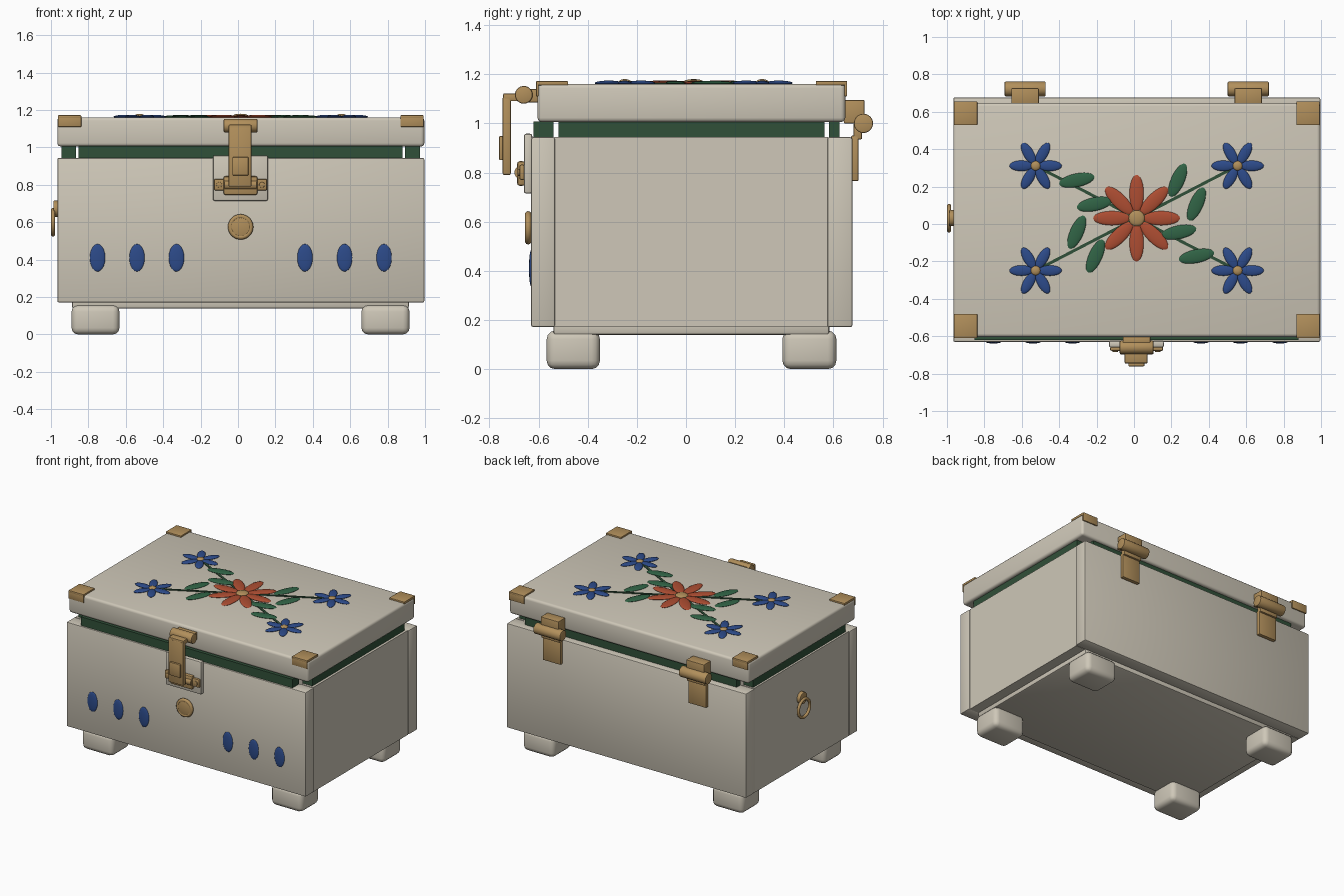
import bpy, bmesh, math
from mathutils import Matrix, Vector

if "Cube" in bpy.data.objects:
    bpy.data.objects.remove(bpy.data.objects["Cube"])


def material(name, rgb):
    m = bpy.data.materials.new(name)
    m.diffuse_color = (*rgb, 1)
    m.use_nodes = True
    m.node_tree.nodes["Principled BSDF"].inputs["Base Color"].default_value = m.diffuse_color
    return m


CREAM = material("cream", (0.62, 0.575, 0.48))
GOLD = material("antique gold", (0.44, 0.275, 0.105))
RED = material("brick red", (0.42, 0.075, 0.032))
BLUE = material("deep blue", (0.026, 0.070, 0.255))
LEAF = material("leaf green", (0.030, 0.125, 0.060))
LINING = material("dark green", (0.030, 0.080, 0.040))


def finish(bm, name, mat):
    mesh = bpy.data.meshes.new(name)
    bmesh.ops.recalc_face_normals(bm, faces=bm.faces)
    bm.to_mesh(mesh)
    bm.free()
    mesh.materials.append(mat)
    ob = bpy.data.objects.new(name, mesh)
    bpy.context.collection.objects.link(ob)
    bpy.ops.object.select_all(action='DESELECT')
    ob.select_set(True)
    bpy.context.view_layer.objects.active = ob
    bpy.ops.object.shade_smooth_by_angle(angle=math.radians(40))
    return ob


def box(name, x, y, z, mat, bevel=0.0, segments=2):
    """Box from three (min, max) ranges with rounded edges."""
    bm = bmesh.new()
    size = [b - a for a, b in (x, y, z)]
    mid = [(a + b) / 2 for a, b in (x, y, z)]
    bmesh.ops.create_cube(bm, size=1, matrix=Matrix.Translation(mid) @ Matrix.Diagonal((*size, 1)))
    if bevel:
        bmesh.ops.bevel(bm, geom=bm.edges[:], offset=bevel, segments=segments,
                        profile=0.5, affect='EDGES')
    return finish(bm, name, mat)


def cylinder(name, centre, radius, length, axis, mat, bevel=0.0):
    rot = {'X': Matrix.Rotation(math.pi / 2, 4, 'Y'),
           'Y': Matrix.Rotation(math.pi / 2, 4, 'X'), 'Z': Matrix()}[axis]
    bm = bmesh.new()
    bmesh.ops.create_cone(bm, cap_ends=True, segments=32, radius1=radius, radius2=radius,
                          depth=length, matrix=Matrix.Translation(centre) @ rot)
    if bevel:
        rim = [e for e in bm.edges if any(len(f.verts) > 4 for f in e.link_faces)]
        bmesh.ops.bevel(bm, geom=rim, offset=bevel, segments=2, profile=0.5, affect='EDGES')
    return finish(bm, name, mat)


def ellipsoid(name, centre, radii, mat, angle=0.0):
    bm = bmesh.new()
    bmesh.ops.create_uvsphere(
        bm, u_segments=24, v_segments=10, radius=1,
        matrix=Matrix.Translation(centre) @ Matrix.Rotation(angle, 4, 'Z') @ Matrix.Diagonal((*radii, 1)))
    return finish(bm, name, mat)


def ring(name, centre, major, minor, axis, mat):
    rot = (math.pi / 2, 0, 0) if axis == 'Y' else (0, math.pi / 2, 0)
    bpy.ops.mesh.primitive_torus_add(location=centre, rotation=rot, major_radius=major,
                                     minor_radius=minor, major_segments=36, minor_segments=10)
    ob = bpy.context.object
    ob.name = name
    ob.data.materials.append(mat)
    bpy.ops.object.shade_smooth_by_angle(angle=math.radians(40))


CX, CY = 0.014, 0.031          # middle of the chest
X0, X1 = -0.966, 0.996         # chest width

# Body panels and base
WALL = (0.171, 0.944)
box("front_panel", (X0, X1), (-0.63, -0.533), WALL, CREAM, 0.008)
box("back_panel", (X0, X1), (0.575, 0.677), WALL, CREAM, 0.008)
box("left_panel", (X0 + 0.006, X0 + 0.1), (-0.535, 0.577), WALL, CREAM)
box("right_panel", (X1 - 0.1, X1 - 0.006), (-0.535, 0.577), WALL, CREAM)
box("base_plate", (-0.888, 0.914), (-0.54, 0.583), (0.139, 0.21), CREAM, 0.012)

# Feet
for x in ((-0.89, -0.634), (0.66, 0.917)):
    for y in ((-0.567, -0.35), (0.392, 0.612)):
        box("foot", x, y, (0, 0.157), CREAM, 0.035, 3)

# Fabric lining strips between body and lid
GAP = (0.935, 1.008)
box("front_lining", (-0.853, 0.88), (-0.62, -0.54), GAP, LINING)
box("back_lining", (-0.853, 0.88), (0.582, 0.625), GAP, LINING)
box("left_lining", (-0.945, -0.865), (-0.518, 0.563), GAP, LINING)
box("right_lining", (0.892, 0.972), (-0.518, 0.563), GAP, LINING)

# Lid
box("lid", (X0, X1), (-0.604, 0.648), (1.005, 1.161), CREAM, 0.018, 3)

# Corner brackets: a top plate and a flap folded over the front or back
for x in ((-0.962, -0.838), (0.869, 0.993)):
    for y, flap in (((-0.610, -0.480), (-0.610, -0.600)), ((0.528, 0.656), (0.645, 0.656))):
        box("corner_bracket_top", x, y, (1.155, 1.172), GOLD, 0.003)
        box("corner_bracket_flap", x, flap, (1.11, 1.17), GOLD, 0.003)


# Flowers on the lid
TOP = 1.164


def flower(name, cx, cy, count, reach, half_len, half_wid, heart, mat):
    for i in range(count):
        a = i * math.tau / count
        r = reach - half_len
        ellipsoid(name + "_petal", (cx + r * math.cos(a), cy + r * math.sin(a), TOP),
                  (half_len, half_wid, 0.010), mat, a)
    ellipsoid(name + "_heart", (cx, cy, TOP + 0.003), (heart, heart, 0.013), GOLD)


flower("large_flower", CX, CY, 8, 0.232, 0.10, 0.038, 0.043, RED)
for sx in (-1, 1):
    for sy in (-1, 1):
        dx, dy = sx * 0.54, sy * 0.28
        flower("small_flower", CX + dx, CY + dy, 6, 0.14, 0.064, 0.028, 0.026, BLUE)
        # Stem from the large flower to the small one
        a = math.atan2(dy, dx)
        bm = bmesh.new()
        bmesh.ops.create_cube(bm, size=1, matrix=Matrix.Translation((CX + dx / 2, CY + dy / 2, 1.162))
                              @ Matrix.Rotation(a, 4, 'Z')
                              @ Matrix.Diagonal((math.hypot(dx, dy), 0.016, 0.008, 1)))
        finish(bm, "stem", LINING)
        # Two leaves per stem, all swept the same way round
        near, far = ((0.32, 0.075), (0.22, 0.203)) if sx == sy else ((0.225, 0.075), (0.32, 0.203))
        for lx, ly in (near, far):
            ellipsoid("leaf", (CX + sx * lx, CY + sy * ly, TOP), (0.096, 0.036, 0.009),
                      LEAF, a + math.radians(39))

# Painted ovals on the front
for x in (-0.751, -0.540, -0.329, 0.358, 0.570, 0.781):
    ellipsoid("front_oval", (x, -0.63, 0.41), (0.041, 0.009, 0.074), BLUE)

# Latch: backing plate, lower catch, strap and pivot
box("latch_plate", (-0.134, 0.16), (-0.66, -0.625), (0.714, 0.958), CREAM, 0.01)
box("latch_catch_base", (-0.128, 0.156), (-0.678, -0.655), (0.77, 0.832), GOLD, 0.008)
box("latch_catch_block", (-0.077, 0.104), (-0.687, -0.655), (0.746, 0.846), GOLD, 0.01)
cylinder("latch_catch_roller", (CX, -0.672, 0.80), 0.026, 0.17, 'X', GOLD)
for x in (-0.1, 0.128):
    cylinder("latch_screw", (x, -0.678, 0.80), 0.015, 0.014, 'Y', GOLD, 0.003)
box("latch_strap", (-0.05, 0.072), (-0.746, -0.713), (0.79, 1.108), GOLD, 0.006)
box("latch_top_arm", (-0.05, 0.072), (-0.744, -0.66), (1.09, 1.122), GOLD, 0.006)
box("latch_strap_grip", (-0.03, 0.056), (-0.761, -0.742), (0.85, 0.948), GOLD, 0.005)
cylinder("latch_pivot", (CX, -0.66, 1.116), 0.036, 0.181, 'X', GOLD, 0.006)
box("latch_pivot_mount", (-0.06, 0.088), (-0.645, -0.60), (1.085, 1.14), GOLD, 0.005)

# Lock button
cylinder("lock_disc", (CX, -0.638, 0.575), 0.058, 0.03, 'Y', GOLD, 0.004)
ring("lock_rim", (CX, -0.642, 0.575), 0.055, 0.013, 'Y', GOLD)

# Hinges on the back
for x in (-0.582, 0.611):
    cylinder("hinge_barrel", (x, 0.722, 1.0), 0.039, 0.22, 'X', GOLD, 0.005)
    box("hinge_upper_leaf", (x - 0.073, x + 0.073), (0.642, 0.726), (1.0, 1.095), GOLD, 0.004)
    box("hinge_lower_leaf", (x - 0.073, x + 0.073), (0.672, 0.702), (0.766, 0.95), GOLD, 0.004)
    box("hinge_link", (x - 0.073, x + 0.073), (0.682, 0.716), (0.935, 1.0), GOLD, 0.004)

# Pull ring on the left side
cylinder("ring_mount", (-0.972, CY, 0.672), 0.043, 0.03, 'X', GOLD, 0.005)
ring("pull_ring", (-0.989, CY, 0.60), 0.066, 0.011, 'X', GOLD)
